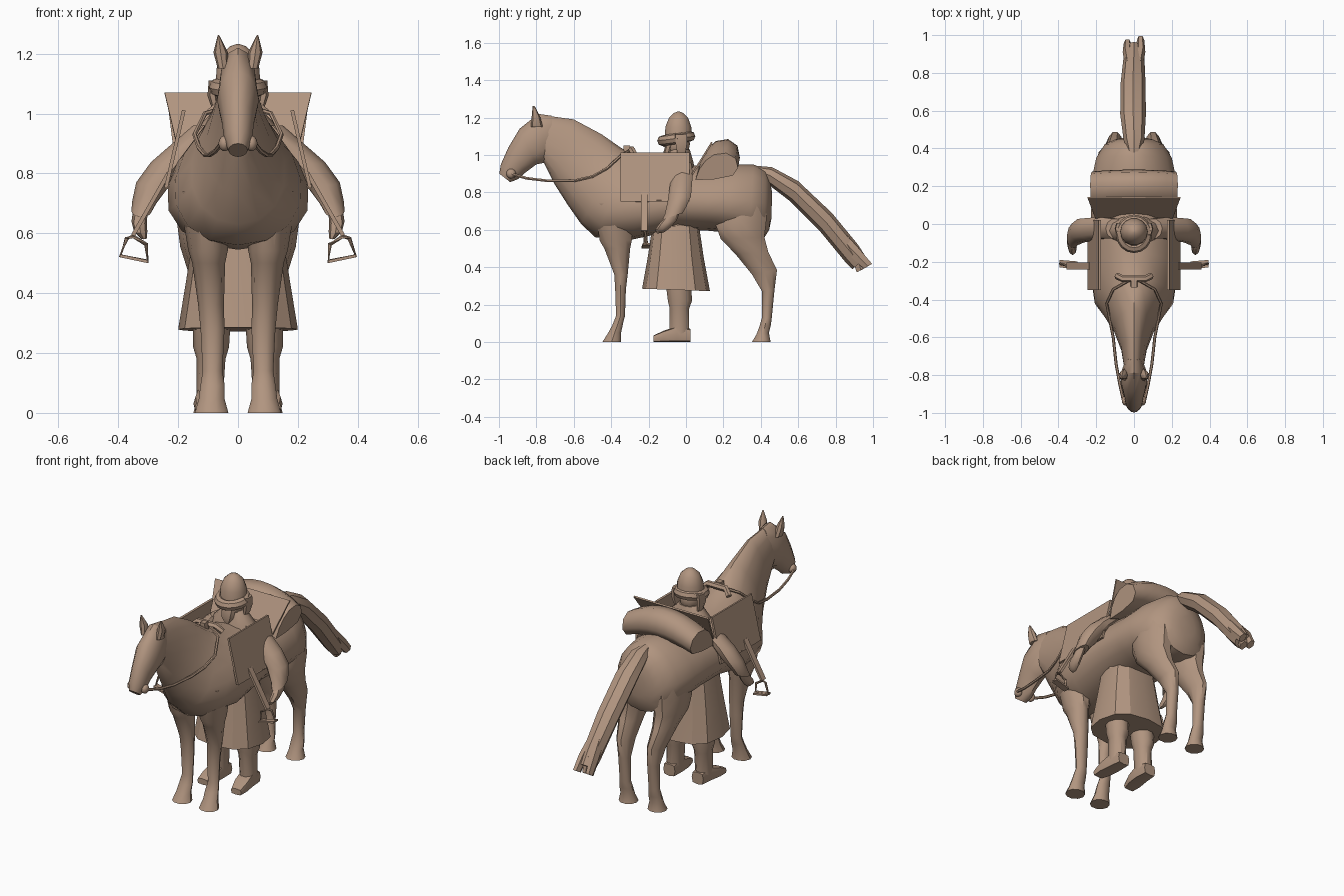
import bpy, bmesh, math
from mathutils import Vector

clay = bpy.data.materials.new("clay_brown")
clay.diffuse_color = (0.44, 0.30, 0.215, 1)


def finish(name, bm, angle=40):
    bmesh.ops.recalc_face_normals(bm, faces=bm.faces)
    me = bpy.data.meshes.new(name)
    bm.to_mesh(me)
    bm.free()
    ob = bpy.data.objects.new(name, me)
    bpy.context.collection.objects.link(ob)
    me.materials.append(clay)
    bpy.ops.object.select_all(action='DESELECT')
    bpy.context.view_layer.objects.active = ob
    ob.select_set(True)
    if angle:
        bpy.ops.object.shade_smooth_by_angle(angle=math.radians(angle))
    return ob


def skin(bm, loops):
    """Bridge a row of vertex loops and cap both ends."""
    n = len(loops[0])
    for a, b in zip(loops, loops[1:]):
        for i in range(n):
            bm.faces.new((a[i], a[(i + 1) % n], b[(i + 1) % n], b[i]))
    bm.faces.new(loops[0])
    bm.faces.new(loops[-1])


def loft(name, rings, n=12, side=1, power=1.0, angle=40, taper=0.0):
    """Each ring: x, (y, z) of top end, (y, z) of bottom end, half width."""
    bm = bmesh.new()
    loops = []
    for x, y1, z1, y2, z2, w in rings:
        loop = []
        for i in range(n):
            a = 2 * math.pi * i / n
            c, s = math.cos(a), math.sin(a)
            c = math.copysign(abs(c) ** power, c)
            s = math.copysign(abs(s) ** power, s)
            loop.append(bm.verts.new((side * (x + w * c * (1 - taper * s)),
                                      (y1 + y2) / 2 + s * (y1 - y2) / 2,
                                      (z1 + z2) / 2 + s * (z1 - z2) / 2)))
        loops.append(loop)
    skin(bm, loops)
    return finish(name, bm, angle)


def tube(name, pts, r, n=6, side=1):
    """Round bar that follows a list of points."""
    bm = bmesh.new()
    pts = [Vector((side * p[0], p[1], p[2])) for p in pts]
    loops = []
    for i, p in enumerate(pts):
        t = (pts[min(i + 1, len(pts) - 1)] - pts[max(i - 1, 0)]).normalized()
        ref = Vector((0, 0, 1)) if abs(t.z) < 0.8 else Vector((0, 1, 0))
        u = t.cross(ref).normalized()
        v = t.cross(u)
        loops.append([bm.verts.new(p + r * (math.cos(k * 2 * math.pi / n) * u
                                            + math.sin(k * 2 * math.pi / n) * v)) for k in range(n)])
    skin(bm, loops)
    return finish(name, bm)


def sheet(name, pts, offset, side=1):
    """Flat panel given thickness along an offset vector."""
    bm = bmesh.new()
    skin(bm, [[bm.verts.new((side * (p[0] + k * offset[0]), p[1] + k * offset[1], p[2] + k * offset[2]))
               for p in pts] for k in (0, 1)])
    return finish(name, bm, 0)


def ball(name, loc, size, u=12, v=8):
    bm = bmesh.new()
    bmesh.ops.create_uvsphere(bm, u_segments=u, v_segments=v, radius=1)
    for p in bm.verts:
        p.co = Vector(p.co[k] * size[k] + loc[k] for k in range(3))
    return finish(name, bm)


# Horse trunk and neck, then head
loft("horse_body", [
    (0, -.78, 1.215, -.76, .96, .05), (0, -.60, 1.19, -.70, .84, .068),
    (0, -.45, 1.11, -.63, .73, .105), (0, -.35, 1.04, -.56, .63, .155),
    (0, -.28, 1.0, -.485, .56, .21), (0, -.15, .97, -.30, .545, .235),
    (0, 0, .945, -.05, .60, .23), (0, .12, .94, .12, .595, .225),
    (0, .25, .95, .22, .585, .225), (0, .36, .95, .34, .555, .20),
    (0, .425, .92, .42, .56, .155), (0, .45, .86, .445, .60, .10),
    (0, .46, .80, .457, .66, .05)], n=16, taper=.18)
loft("horse_head", [
    (0, -.72, 1.21, -.70, 1.02, .04), (0, -.79, 1.22, -.75, .96, .063),
    (0, -.89, 1.14, -.80, .95, .07), (0, -.95, 1.04, -.86, .905, .054),
    (0, -.99, .95, -.90, .87, .046), (0, -.998, .90, -.94, .855, .032)])

# Tail with ragged tips
loft("tail", [
    (0, .34, .945, .36, .90, .02), (0, .46, .935, .43, .85, .055),
    (-.005, .60, .86, .56, .75, .068), (-.005, .78, .69, .71, .60, .066),
    (0, .92, .52, .85, .43, .055), (0, .965, .45, .89, .39, .045)], n=8, angle=25)
for x, y, z in ((-.035, .97, .39), (.0, .95, .38), (.035, .988, .40)):
    loft("tail_strand", [(x * .6, .86, .58, .79, .54, .025), (x, .94, .49, .88, .45, .025),
                         (x, y + .01, z + .02, y - .04, z - .01, .02)], n=6, angle=25)

for s in (1, -1):
    # Horse limbs, ears and bridle
    loft("front_leg", [
        (.115, -.28, .74, -.50, .74, .085), (.10, -.285, .545, -.465, .54, .066),
        (.098, -.295, .50, -.44, .50, .055), (.09, -.31, .36, -.385, .36, .043),
        (.085, -.32, .28, -.38, .28, .04),
        (.085, -.325, .14, -.375, .14, .033), (.085, -.335, .10, -.395, .09, .04),
        (.088, -.345, .05, -.42, .045, .043), (.088, -.345, 0, -.45, 0, .056)], n=10, side=s)
    loft("hind_leg", [
        (.11, .43, .76, .18, .74, .085), (.115, .438, .66, .15, .63, .09), (.115, .425, .56, .18, .55, .078),
        (.11, .445, .48, .26, .47, .058), (.10, .49, .385, .35, .36, .042),
        (.095, .475, .28, .405, .27, .034), (.095, .46, .13, .405, .13, .032),
        (.095, .455, .09, .39, .08, .04), (.095, .445, .05, .375, .04, .042),
        (.095, .455, 0, .35, 0, .054)], n=10, side=s)
    loft("ear", [(.05, -.765, 1.15, -.83, 1.15, .018), (.058, -.78, 1.205, -.825, 1.205, .024),
                 (.065, -.808, 1.26, -.82, 1.262, .003)], n=8, side=s)
    ball("bit_ring", (s * .045, -.935, .90), (.02, .026, .026))
    tube("rein", [(.055, -.94, .90), (.075, -.85, .875), (.095, -.74, .862), (.11, -.60, .862),
                  (.13, -.50, .885), (.145, -.42, .93), (.11, -.345, 1.0), (.03, -.30, 1.025)],
         .008, side=s)

    # Saddle panels, straps and stirrups
    sheet("saddle_panel", [(.175, -.35, 1.01), (.175, .02, 1.01), (.235, .02, .75), (.235, -.35, .75)],
          (.012, 0, .002), s)
    tube("panel_bar", [(.238, -.27, .755), (.238, -.08, .76)], .008, side=s)
    sheet("stirrup_strap", [(.225, -.24, .80), (.225, -.205, .80), (.345, -.205, .59), (.345, -.24, .59)],
          (.012, 0, .006), s)
    tube("stirrup", [(.35, -.22, .59), (.372, -.215, .583), (.393, -.21, .525), (.302, -.22, .507),
                     (.307, -.22, .563), (.35, -.22, .59)], .007, side=s)
    sheet("stirrup_tread", [(.30, -.238, .51), (.30, -.198, .51), (.395, -.19, .53), (.395, -.23, .53)],
          (0, 0, -.01), s)

    # Rider limbs
    loft("arm", [
        (.10, .03, .96, -.08, .96, .05), (.165, .04, .90, -.08, .89, .06),
        (.225, .035, .845, -.09, .83, .066), (.28, .03, .78, -.10, .76, .06),
        (.312, .005, .725, -.115, .685, .042), (.322, -.015, .69, -.13, .655, .034)], n=10, side=s)
    loft("hand", [(.325, -.03, .70, -.11, .67, .024), (.33, -.05, .65, -.145, .63, .026),
                  (.325, -.085, .61, -.165, .60, .022), (.315, -.12, .585, -.155, .58, .01)], n=8, side=s)
    loft("lower_leg", [(.085, .03, .38, -.12, .38, .065), (.09, .035, .22, -.10, .22, .06),
                       (.09, .02, .18, -.09, .18, .048), (.095, .02, .04, -.09, .04, .044)], n=10, side=s)
    loft("boot", [(.093, .025, .07, .025, 0, .038), (.095, -.05, .085, -.05, 0, .045),
                  (.103, -.12, .06, -.12, 0, .046), (.11, -.175, .035, -.175, 0, .034)],
         n=8, side=s, power=.5)
    loft("helmet_flap", [(.08, .01, 1.11, -.06, 1.11, .018), (.085, .01, 1.06, -.06, 1.06, .017),
                         (.075, .0, 1.01, -.05, 1.01, .01)], n=6, side=s)

# Rider coat, torso and head
loft("coat_skirt", [(0, .128, .272, -.235, .285, .2), (0, .095, .45, -.205, .45, .172),
                    (0, .07, .62, -.18, .62, .145)], n=12, power=.8, angle=30)
loft("torso", [(0, .06, .60, -.15, .60, .14), (0, .06, .85, -.13, .85, .15),
               (0, .04, .96, -.11, .96, .13), (0, .02, 1.03, -.09, 1.03, .06)])
ball("face", (0, -.045, 1.06), (.06, .066, .075))
ball("nose", (0, -.112, 1.06), (.012, .016, .02), 8, 6)
loft("beard", [(0, -.06, 1.05, -.11, 1.05, .045), (0, -.07, 1.0, -.125, 1.0, .04),
               (0, -.08, .95, -.11, .95, .012)], n=8)
loft("helmet", [(0, .032, 1.09, -.115, 1.09, .074), (0, .03, 1.15, -.112, 1.15, .072),
                (0, .012, 1.20, -.092, 1.20, .053), (0, -.015, 1.225, -.065, 1.225, .026),
                (0, -.035, 1.232, -.045, 1.232, .005)], n=14)
ring = [(.068 * math.cos(a), -.052 + .073 * math.sin(a), 1.088 + .012 * math.sin(a))
        for a in [i * math.pi / 8 for i in range(17)]]
tube("helmet_fur_band", ring, .029, 8)

# Pommel and tilted cantle
tube("pommel_bar", [(-.09, -.275, 1.0), (-.06, -.29, 1.03), (.06, -.29, 1.03), (.09, -.275, 1.0)], .018)
sheet("pommel_post", [(-.02, -.335, .99), (.02, -.335, .99), (.015, -.335, 1.05), (-.015, -.335, 1.05)],
      (0, .035, 0))
sheet("cantle", [(-.205, .03, .90), (.205, .03, .90), (.245, .135, 1.07), (-.245, .135, 1.07)],
      (0, .008, -.005))

# Bedroll arched over the back
bm = bmesh.new()
profile = [(.06, -.08), (.08, -.01), (.115, .05), (.16, .09), (.225, .1), (.275, .065), (.288, 0),
           (.26, -.05), (.16, -.075)]
loops = []
for i in range(9):
    t = i / 4 - 1
    loops.append([bm.verts.new((t * (.222 + .1 * z), y - .01 * t * t,
                                .985 + z * (1 - .2 * t * t) - .055 * t * t)) for y, z in profile])
skin(bm, loops)
finish("bedroll", bm, 50)
